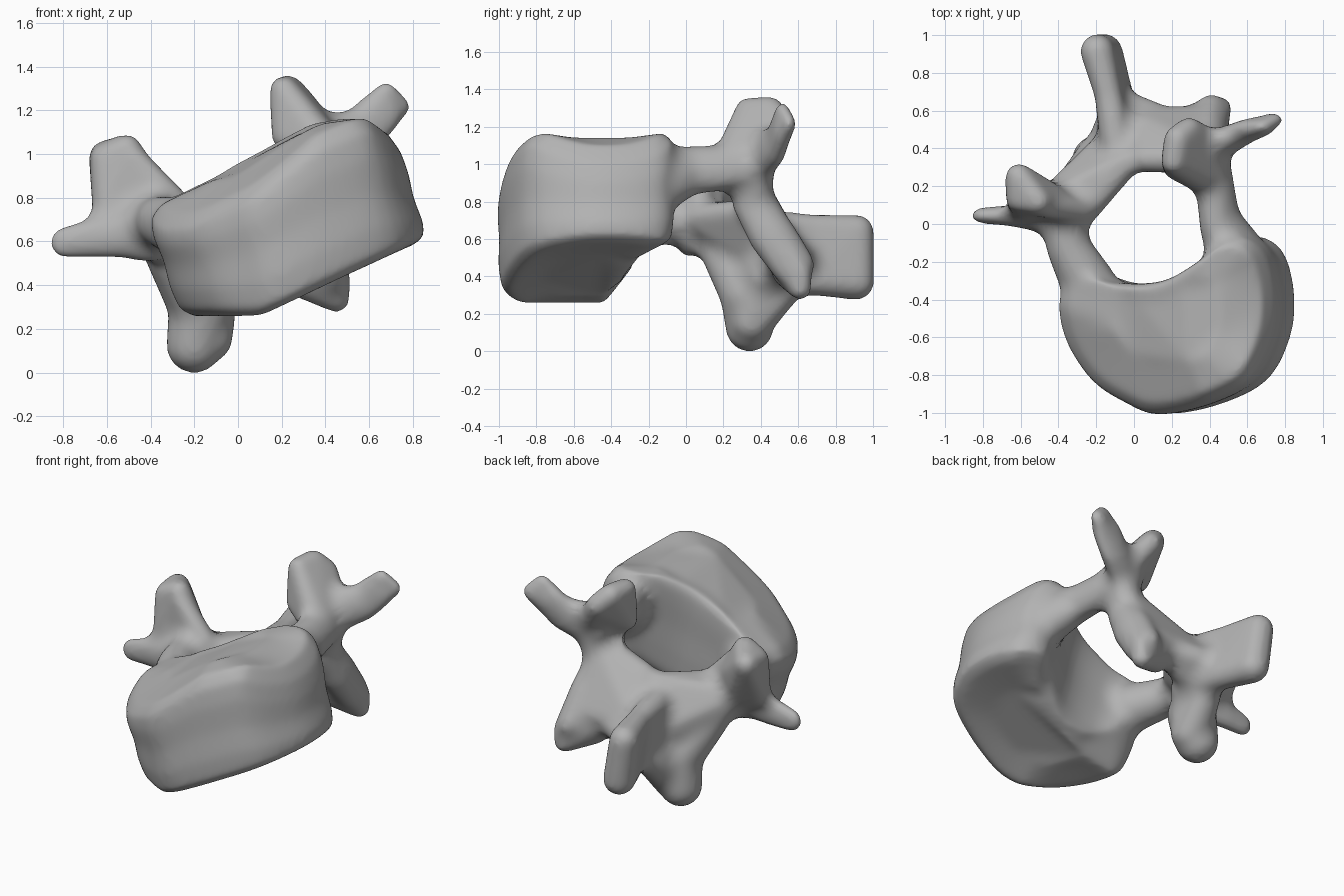
import bpy
import bmesh
import math
from mathutils import Matrix, Vector

default_cube = bpy.data.objects.get("Cube")
if default_cube:
    bpy.data.objects.remove(default_cube, do_unlink=True)

# The whole bone leans sideways, so flattened parts are squashed along leaning axes
LEAN = Matrix.Rotation(math.radians(-24), 3, 'Y')
SWELL = 0.008  # makes up for the shrinkage of the final smoothing

bone_mesh = bmesh.new()

# Unit ball used as the building block of every process
ball_mesh = bmesh.new()
bmesh.ops.create_icosphere(ball_mesh, subdivisions=3, radius=1)
BALL = [v.co.copy() for v in ball_mesh.verts]
ball_mesh.free()


def plate(nodes, squash=(1, 1, 1)):
    """Wrap a convex skin around balls given as (x, y, z, radius)."""
    shape = LEAN @ Matrix.Diagonal(squash) @ LEAN.transposed()
    verts = []
    for x, y, z, radius in nodes:
        centre = Vector((x, y, z))
        for direction in BALL:
            verts.append(bone_mesh.verts.new(centre + shape @ direction * (radius + SWELL)))
    bmesh.ops.convex_hull(bone_mesh, input=verts)
    inside = [v for v in verts if v.is_valid and not v.link_faces]
    bmesh.ops.delete(bone_mesh, geom=inside, context='VERTS')


def chain(nodes, squash=(1, 1, 1)):
    """Join consecutive balls into a tapering limb."""
    for first, second in zip(nodes, nodes[1:]):
        plate([first, second], squash)


def rounded(points, steps=4):
    """Closed smooth curve through the points."""
    points = [Vector(p) for p in points]
    curve = []
    for i, b in enumerate(points):
        a, c, d = (points[(i + k) % len(points)] for k in (-1, 1, 2))
        for step in range(steps):
            t = step / steps
            curve.append(b + (c - a) * t / 2 + (a - b * 2.5 + c * 2 - d / 2) * t ** 2
                         + (b * 3 - a - c * 3 + d) * t ** 3 / 2)
    return curve


def lower_rim(x, y):
    rear_lift = min(0.57, 0.26 + 1.3 * (y + 0.43))
    return max(0.255, 0.205 + 0.47 * x, rear_lift)


def upper_rim(x, y):
    front_droop = 0.45 * max(0, -0.6 - y - 0.4 * x)
    return min(0.965 + 0.55 * x, 1.165, 1.165 - 0.8 * (x - 0.6)) - front_droop


# Vertebral body: kidney outline lofted through slightly waisted rings
outline = rounded([(-.35, -.38), (-.32, -.61), (-.18, -.83), (0, -.95), (.17, -1.01),
                   (.45, -.95), (.68, -.82), (.8, -.57), (.81, -.33), (.74, -.12),
                   (.58, -.06), (.4, -.19), (.2, -.3), (-.05, -.31), (-.23, -.26)])
ring_steps = [(.05, .5), (0, .86), (.06, .96), (.25, .99), (.5, .98),
              (.75, 1), (.92, .98), (1, .88), (.97, .5)]
middle = Vector((.25, -.5))
rings = []
for height, size in ring_steps:
    ring = []
    for point in outline:
        x, y = middle + (point - middle) * size
        x += (0.5 - height) * 0.14
        low, high = lower_rim(x, y), upper_rim(x, y)
        ring.append(bone_mesh.verts.new((x, y, low + (high - low) * height)))
    rings.append(ring)
for below, above in zip(rings, rings[1:]):
    for i in range(len(outline)):
        j = (i + 1) % len(outline)
        bone_mesh.faces.new((below[i], below[j], above[j], above[i]))
for cap in (rings[0][::-1], rings[-1]):
    bone_mesh.faces.new(cap)

# Left pedicle
chain([(.55, -.2, .9, .19), (.455, 0, .965, .13), (.43, .2, .98, .12),
       (.41, .36, .99, .11)], squash=(.75, 1, 1))

# Left superior articular process
plate([(.4, .24, 1.02, .09), (.22, .3, 1.08, .06), (.21, .33, 1.29, .06),
       (.23, .45, 1.29, .065), (.29, .5, 1.23, .06), (.41, .42, 1.06, .07)])

# Left transverse process with a blunt tip
chain([(.41, .41, 1.04, .13), (.56, .48, 1.1, .105), (.64, .51, 1.18, .1)],
      squash=(1, .5, 1))
plate([(.56, .48, 1.12, .08), (.675, .515, 1.275, .05), (.735, .55, 1.215, .048),
       (.65, .51, 1.13, .05)], squash=(1, .7, 1))

# Left inferior articular process with a blunt, upright end
chain([(.41, .37, .98, .1), (.37, .35, .8, .1), (.39, .46, .62, .12),
       (.41, .57, .46, .11)], squash=(.8, 1, 1))
plate([(.455, .61, .42, .055), (.45, .61, .335, .055), (.28, .53, .41, .06),
       (.39, .5, .6, .09), (.15, .5, .56, .08)])

# Left lamina
plate([(.36, .35, .88, .08), (.06, .345, .78, .065),
       (0, .53, .56, .08), (.35, .54, .54, .08)])

# Right pedicle
chain([(-.24, -.32, .66, .14), (-.345, -.13, .69, .11), (-.38, .06, .69, .115)])

# Right transverse process
chain([(-.4, .02, .65, .14), (-.52, .03, .63, .1), (-.66, .045, .615, .085),
       (-.79, .045, .595, .067)], squash=(1, .6, 1))

# Right superior articular process with its front ridge
plate([(-.59, .1, .74, .07), (-.61, .13, .98, .06), (-.61, .25, .99, .065),
       (-.51, .12, 1.02, .065), (-.41, .12, .82, .07), (-.45, .12, .7, .08)])
plate([(-.49, .1, .99, .055), (-.29, .07, .77, .065), (-.42, .1, .72, .08)])

# Right lamina
plate([(-.42, .13, .68, .08), (-.27, .065, .71, .07), (-.03, .335, .74, .065),
       (-.3, .25, .5, .07), (-.1, .43, .5, .09)])

# Right inferior articular process, webbed to the spinous root
chain([(-.38, .14, .68, .1), (-.3, .2, .52, .11), (-.17, .33, .3, .14),
       (-.2, .34, .125, .122)])
plate([(-.14, .35, .16, .11), (-.14, .48, .31, .08), (-.1, .6, .4, .07),
       (-.1, .4, .45, .1)])

# Spinous process, a leaning blade that thickens at its end
blade = [[(-.09, .42, .67, .08), (-.07, .42, .4, .1)],
         [(-.135, .68, .66, .065), (-.085, .68, .38, .075)],
         [(-.195, .915, .64, .083), (-.155, .91, .37, .09)]]
for root, end in zip(blade, blade[1:]):
    plate(root + end)

# Web from the spinous process to the left lamina
plate([(-.07, .64, .48, .07), (.02, .48, .62, .08), (.2, .52, .53, .08),
       (-.07, .5, .4, .08)])

bmesh.ops.recalc_face_normals(bone_mesh, faces=bone_mesh.faces[:])
mesh = bpy.data.meshes.new("vertebra")
bone_mesh.to_mesh(mesh)
bone_mesh.free()
vertebra = bpy.data.objects.new("vertebra", mesh)
bpy.context.collection.objects.link(vertebra)

# Bone material
bone = bpy.data.materials.new("grey_bone")
bone.use_nodes = True
bone.diffuse_color = (0.45, 0.45, 0.45, 1)
bone.node_tree.nodes["Principled BSDF"].inputs["Base Color"].default_value = bone.diffuse_color
mesh.materials.append(bone)


def fuse():
    remesh = vertebra.modifiers.new("fuse", 'REMESH')
    remesh.mode = 'VOXEL'
    remesh.voxel_size = 0.02
    remesh.use_smooth_shade = True


def soften(iterations):
    smooth = vertebra.modifiers.new("soften", 'SMOOTH')
    smooth.factor = 0.5
    smooth.iterations = iterations


def offset(distance):
    displace = vertebra.modifiers.new("offset", 'DISPLACE')
    displace.mid_level = 0
    displace.strength = distance


# Fuse the parts, then grow and shrink the skin to fillet the joints
fuse()
soften(4)
offset(0.04)
fuse()
soften(3)
offset(-0.04)
soften(6)
